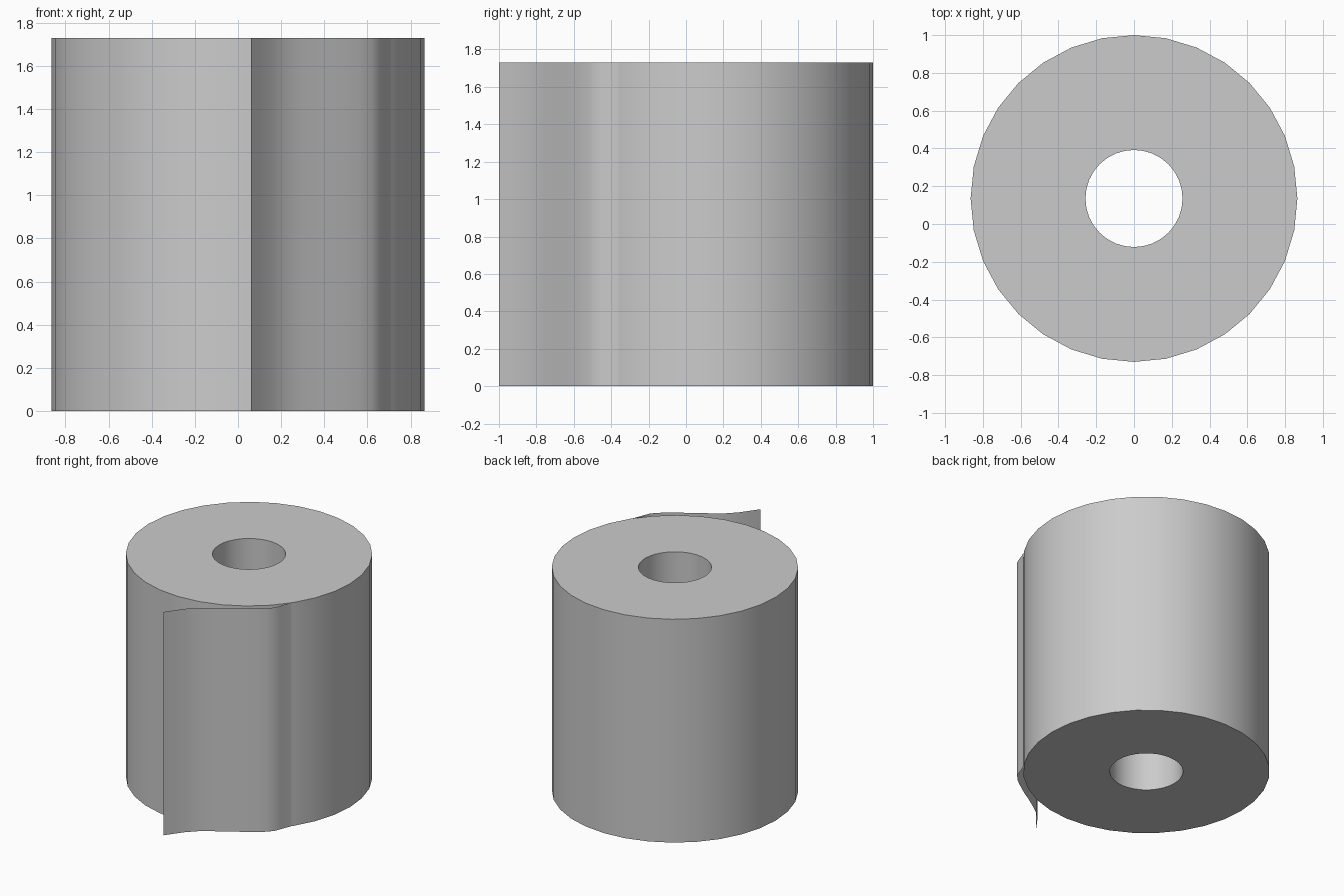
import bpy, bmesh
from math import sin, cos, tau

if "Cube" in bpy.data.objects:
    bpy.data.objects.remove(bpy.data.objects["Cube"])

H = 1.73              # roll height
CY = 0.135            # roll centre in y
R_OUT, R_IN = 0.865, 0.257
SEGMENTS = 32


def finish(name, bm, angle):
    mesh = bpy.data.meshes.new(name)
    bm.to_mesh(mesh)
    bm.free()
    obj = bpy.data.objects.new(name, mesh)
    bpy.context.collection.objects.link(obj)
    bpy.ops.object.select_all(action='DESELECT')
    obj.select_set(True)
    bpy.context.view_layer.objects.active = obj
    bpy.ops.object.shade_smooth_by_angle(angle=angle)
    return obj


def bridge(bm, a, b, closed):
    count = len(a) if closed else len(a) - 1
    for i in range(count):
        j = (i + 1) % len(a)
        bm.faces.new((a[i], a[j], b[j], b[i]))


# Wound roll: rectangular section lathed around the core hole
bm = bmesh.new()
section = [(R_OUT, 0), (R_OUT, H), (R_IN, H), (R_IN, 0)]
rings = [[bm.verts.new((r * sin(tau * i / SEGMENTS), CY + r * cos(tau * i / SEGMENTS), z))
          for i in range(SEGMENTS)] for r, z in section]
for k in range(4):
    bridge(bm, rings[k], rings[(k + 1) % 4], True)
bmesh.ops.recalc_face_normals(bm, faces=bm.faces)
finish("paper_roll", bm, 0.7)

# Loose end: thin wavy sheet peeling off the roll towards the front
path = [(0.06, -1.0), (0.10, -0.945), (0.155, -0.87), (0.22, -0.805), (0.29, -0.755),
        (0.39, -0.69), (0.48, -0.635), (0.56, -0.58), (0.62, -0.535),
        (0.655, -0.495), (0.675, -0.45), (0.69, -0.405), (0.71, -0.36)]
bm = bmesh.new()
low, high = ([bm.verts.new((x, y, z)) for x, y in path] for z in (0, H))
bridge(bm, low, high, False)
finish("loose_sheet", bm, 1.0)
